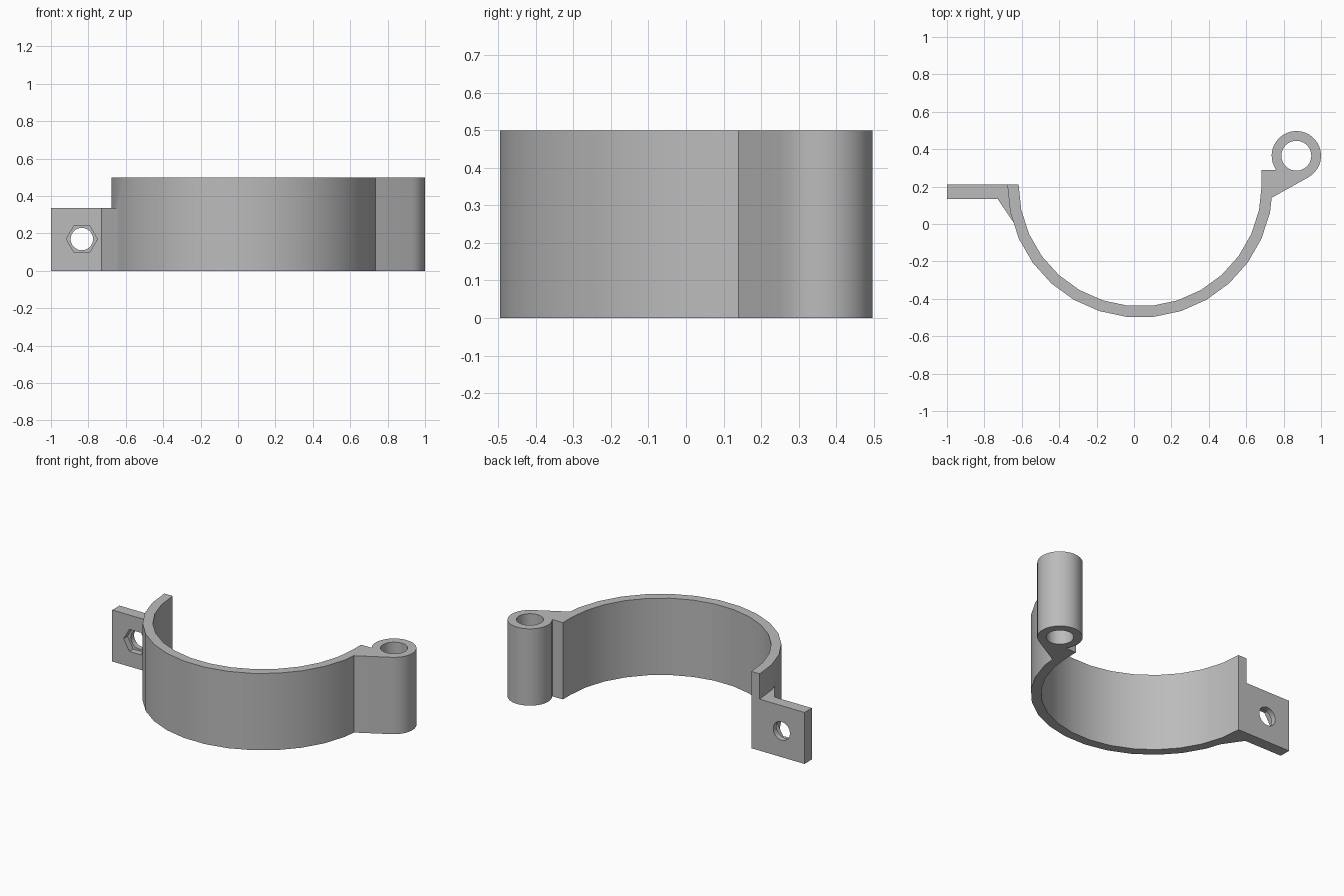
import bpy, bmesh
from math import sin, cos, radians
from mathutils import Matrix

cube = bpy.data.objects.get("Cube")
if cube:
    bpy.data.objects.remove(cube)

HEIGHT = 0.5
RING = (0.033, 0.21)        # band centre
R_OUT, R_IN = 0.71, 0.65
BARREL = (0.868, 0.365)     # hinge barrel centre
R_BARREL, R_PIN = 0.132, 0.08
HOLE = (-0.835, 0.17)       # bolt hole in x, z
LUG_FRONT, LUG_TOP = 0.135, 0.335

grey = bpy.data.materials.new("plain grey")
grey.use_nodes = True
grey.diffuse_color = (0.5, 0.5, 0.5, 1)
grey.node_tree.nodes["Principled BSDF"].inputs["Base Color"].default_value = grey.diffuse_color


def make_object(name, bm):
    bmesh.ops.recalc_face_normals(bm, faces=bm.faces)
    mesh = bpy.data.meshes.new(name)
    bm.to_mesh(mesh)
    bm.free()
    mesh.materials.append(grey)
    obj = bpy.data.objects.new(name, mesh)
    bpy.context.collection.objects.link(obj)
    return obj


def extrude_outline(name, points, height):
    bm = bmesh.new()
    face = bm.faces.new([bm.verts.new((x, y, 0)) for x, y in points])
    top = bmesh.ops.extrude_face_region(bm, geom=[face])["geom"]
    verts = [v for v in top if isinstance(v, bmesh.types.BMVert)]
    bmesh.ops.translate(bm, verts=verts, vec=(0, 0, height))
    return make_object(name, bm)


def prism(name, sides, radius, depth, matrix):
    bm = bmesh.new()
    bmesh.ops.create_cone(bm, cap_ends=True, segments=sides, radius1=radius,
                          radius2=radius, depth=depth, matrix=matrix)
    return make_object(name, bm)


def combine(target, other, operation):
    mod = target.modifiers.new(operation.lower(), 'BOOLEAN')
    mod.operation, mod.object, mod.solver = operation, other, 'EXACT'
    bpy.context.view_layer.objects.active = target
    bpy.ops.object.modifier_apply(modifier=mod.name)
    bpy.data.objects.remove(other)


def arc(centre, radius, angles):
    return [(centre[0] + radius * cos(radians(a)), centre[1] + radius * sin(radians(a)))
            for a in angles]


# Half band with the hinge ear and barrel in one outline
outline = arc(RING, R_OUT, range(180, 349, 12))
outline += [(0.736, 0.14)]
outline += arc(BARREL, R_BARREL, [-60.7 + 275.3 * i / 30 for i in range(31)])
outline += [(0.683, 0.29)]
outline += arc(RING, R_IN, range(360, 179, -12))
clamp = extrude_outline("clamp_band", outline, HEIGHT)

# Bolt lug with its sloping gusset, joined to the band
lug = extrude_outline("bolt_lug", [
    (-1, LUG_FRONT), (-0.73, LUG_FRONT), (-0.645, 0.01), (-0.625, -0.018),
    (-0.63, 0.08), (-0.645, RING[1]), (-1, RING[1])], LUG_TOP)
combine(clamp, lug, 'UNION')

# Hinge pin hole
combine(clamp, prism("pin_hole", 36, R_PIN, 2,
                     Matrix.Translation((*BARREL, 0))), 'DIFFERENCE')

# Round bolt hole and hexagonal nut pocket in the front of the lug
turn = Matrix.Rotation(radians(90), 4, 'X')
for name, sides, radius, depth, y in (("bolt_hole", 32, 0.06, 0.4, 0.17),
                                      ("nut_pocket", 6, 0.083, 0.08, LUG_FRONT)):
    place = Matrix.Translation((HOLE[0], y, HOLE[1])) @ turn
    if sides == 6:
        place = place @ Matrix.Rotation(radians(90), 4, 'Z')
    cutter = prism(name, sides, radius, depth, place)
    # Keep a corner of the hexagon pointing sideways
    if sides == 6:
        widest = max(v.co.x for v in cutter.data.vertices) - HOLE[0]
        if widest < radius * 0.95:
            spin = (Matrix.Translation((HOLE[0], y, HOLE[1])) @ Matrix.Rotation(radians(30), 4, 'Y')
                    @ Matrix.Translation((-HOLE[0], -y, -HOLE[1])))
            cutter.data.transform(spin)
    combine(clamp, cutter, 'DIFFERENCE')

# Smooth curves, sharp corners
bpy.ops.object.select_all(action='DESELECT')
clamp.select_set(True)
bpy.context.view_layer.objects.active = clamp
bpy.ops.object.shade_smooth_by_angle(angle=radians(28))
